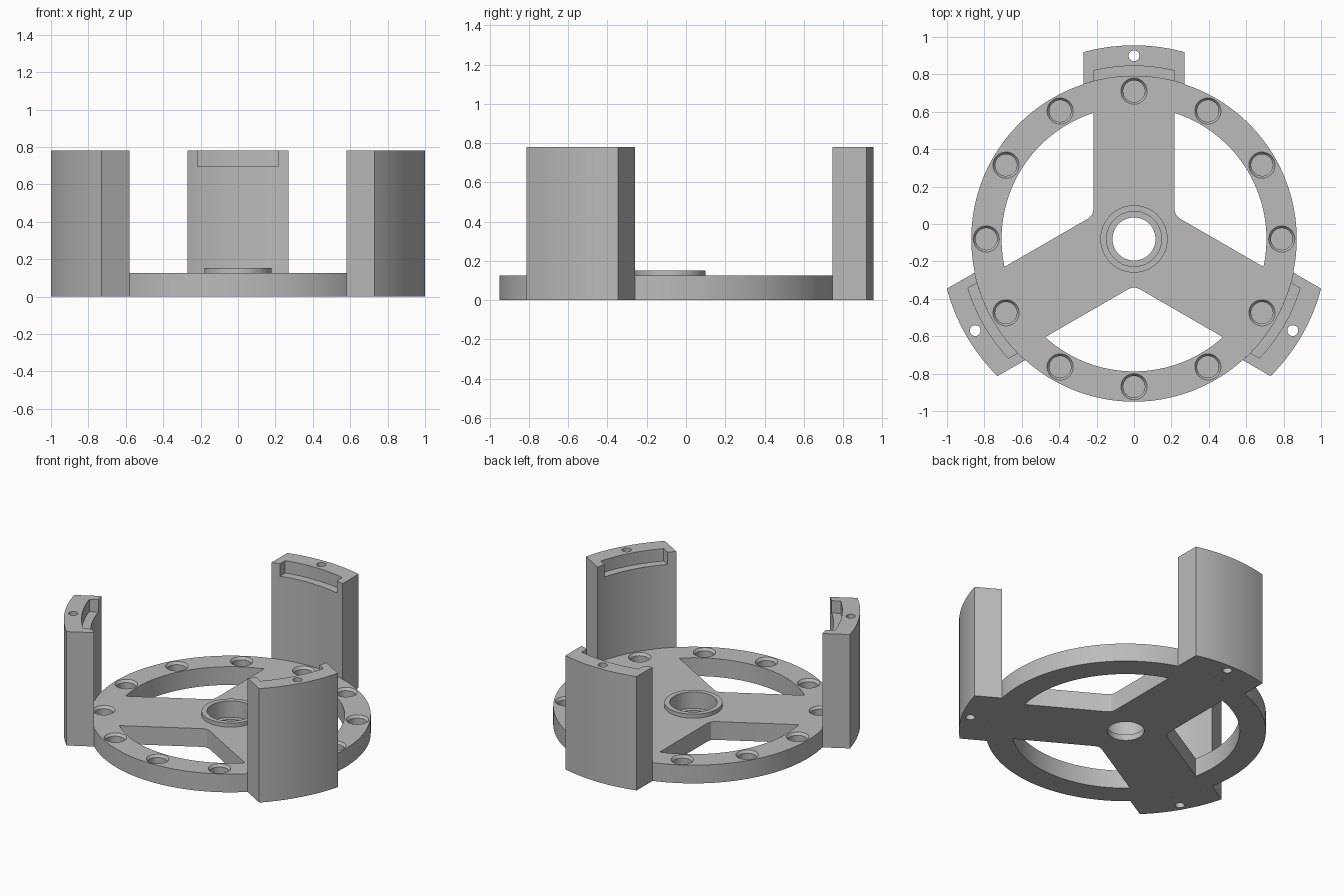
import bpy, bmesh
from math import sin, cos, asin, radians, degrees, pi
from mathutils import Matrix, Vector

cube = bpy.data.objects.get("Cube")
if cube:
    bpy.data.objects.remove(cube, do_unlink=True)

CENTRE = Matrix.Translation((0, -0.08, 0))   # wheel axis
THICK, TOP = 0.125, 0.78                     # plate thickness, post height
RIM, RIM_IN, POST_OUT = 0.87, 0.708, 1.035   # radii
SPOKE = 0.217                                # spoke half width

grey = bpy.data.materials.new("light_grey")
grey.use_nodes = True
grey.diffuse_color = (0.5, 0.5, 0.5, 1)
grey.node_tree.nodes["Principled BSDF"].inputs["Base Color"].default_value = (0.5, 0.5, 0.5, 1)


def arc(radius, a0, a1, steps):
    """Points on an arc, angles in degrees."""
    angles = [radians(a0 + (a1 - a0) * i / steps) for i in range(steps + 1)]
    return [(radius * cos(a), radius * sin(a)) for a in angles]


def prism(bm, outline, z0, z1, matrix=Matrix()):
    """Extrude a flat outline between two heights."""
    low = [bm.verts.new(matrix @ Vector((x, y, z0))) for x, y in outline]
    high = [bm.verts.new(matrix @ Vector((x, y, z1))) for x, y in outline]
    bm.faces.new(low[::-1])
    bm.faces.new(high)
    n = len(outline)
    for i in range(n):
        j = (i + 1) % n
        bm.faces.new((low[i], low[j], high[j], high[i]))


def turned(bm, profile, steps, matrix=Matrix()):
    """Solid of revolution from (radius, height) pairs, bottom to top."""
    rings = [[bm.verts.new(matrix @ Vector((x, y, z))) for x, y in arc(r, 0, 360, steps)[:-1]]
             for r, z in profile]
    bm.faces.new(rings[0][::-1])
    bm.faces.new(rings[-1])
    for a, b in zip(rings, rings[1:]):
        for i in range(steps):
            j = (i + 1) % steps
            bm.faces.new((a[i], a[j], b[j], b[i]))


def make(name, bm):
    bmesh.ops.recalc_face_normals(bm, faces=bm.faces)
    mesh = bpy.data.meshes.new(name)
    bm.to_mesh(mesh)
    bm.free()
    mesh.materials.append(grey)
    obj = bpy.data.objects.new(name, mesh)
    bpy.context.collection.objects.link(obj)
    obj.matrix_world = CENTRE
    return obj


def select(obj):
    bpy.ops.object.select_all(action='DESELECT')
    obj.select_set(True)
    bpy.context.view_layer.objects.active = obj


def combine(obj, tool, operation):
    """Apply a boolean and discard the tool."""
    tool.hide_render = True
    mod = obj.modifiers.new("cut", 'BOOLEAN')
    mod.operation, mod.solver, mod.object = operation, 'EXACT', tool
    select(obj)
    bpy.ops.object.modifier_apply(modifier=mod.name)
    bpy.data.objects.remove(tool, do_unlink=True)


def smooth(obj):
    select(obj)
    bpy.ops.object.shade_smooth_by_angle(angle=radians(25))


def turn(angle, x=0):
    return Matrix.Rotation(radians(angle), 4, 'Z') @ Matrix.Translation((x, 0, 0))


# Wheel plate with the raised hub collar
bm = bmesh.new()
turned(bm, [(RIM, 0), (RIM, THICK)], 192)
wheel = make("spoked_wheel", bm)
bm = bmesh.new()
turned(bm, [(0.18, 0.06), (0.18, 0.152)], 64)
combine(wheel, make("hub_collar", bm), 'UNION')

# Three windows between the spokes, with a small fillet at the hub
apex = SPOKE / sin(pi / 3)
t = 0.03
half = 60 - degrees(asin(SPOKE / RIM_IN))
window = arc(RIM_IN, -half, half, 48)
window += [(apex + t * cos(pi / 3), t * sin(pi / 3)), (apex + t / 4, 0),
           (apex + t * cos(pi / 3), -t * sin(pi / 3))]
bm = bmesh.new()
for angle in (30, 150, 270):
    prism(bm, window, -0.1, 0.3, turn(angle))

# Stepped hub bore and twelve chamfered blind pockets
turned(bm, [(0.115, -0.1), (0.115, 0.04), (0.147, 0.04), (0.147, 0.3)], 64)
for i in range(12):
    turned(bm, [(0.058, 0.04), (0.058, 0.108), (0.07, THICK), (0.07, 0.2)], 32,
           turn(30 * i, 0.79))
combine(wheel, make("wheel_cutter", bm), 'DIFFERENCE')
smooth(wheel)


def sector(inner, outer, half_width):
    """Curved block outline with straight parallel sides."""
    a, b = (degrees(asin(half_width / r)) for r in (inner, outer))
    return arc(outer, -b, b, 24) + arc(inner, a, -a, 24)


# Upright posts, each with an inner top recess and a screw hole
for name, angle in (("back_post", 90), ("right_post", 210), ("left_post", 330)):
    bm = bmesh.new()
    prism(bm, sector(RIM, POST_OUT, 0.27), 0, TOP, turn(angle))
    post = make(name, bm)
    bm = bmesh.new()
    prism(bm, sector(0.8, 0.925, 0.216), 0.695, 0.9, turn(angle))
    turned(bm, [(0.029, -0.1), (0.029, 0.9)], 24, turn(angle, 0.98))
    combine(post, make("post_cutter", bm), 'DIFFERENCE')
    smooth(post)
